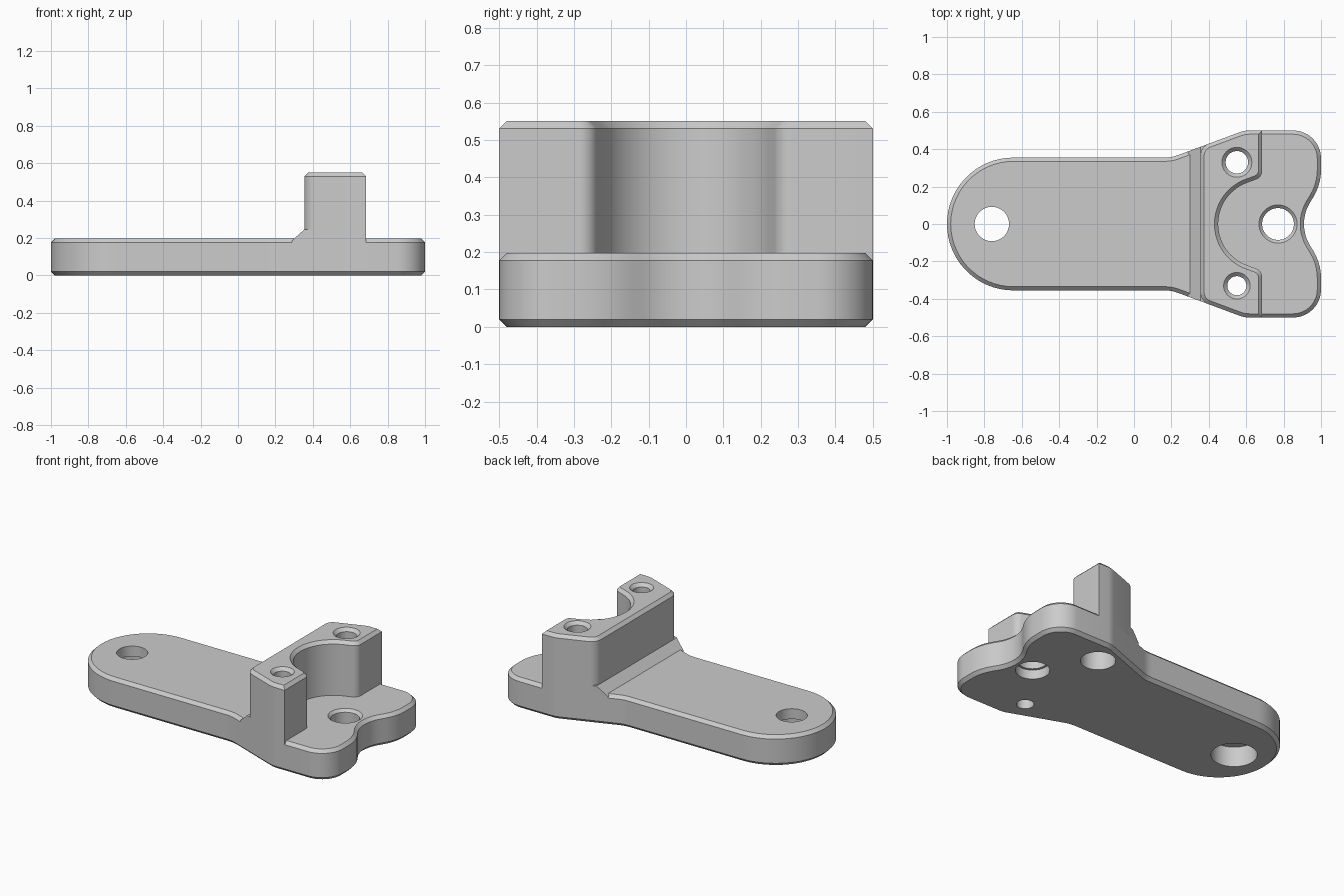
import bpy, bmesh, math
from mathutils import Vector

cube = bpy.data.objects.get("Cube")
if cube:
    bpy.data.objects.remove(cube, do_unlink=True)

CHAMFER = 0.02
PLATE_TOP = 0.197
SLOPE = 0.145 / 0.39            # flare of the plate sides

grey = bpy.data.materials.new("grey_metal")
grey.use_nodes = True
colour = (0.6, 0.6, 0.6, 1)
grey.diffuse_color = colour
grey.node_tree.nodes["Principled BSDF"].inputs["Base Color"].default_value = colour


def side_y(x):
    return 0.355 + SLOPE * (x - 0.2)


def rounded(corners):
    """Outline from (x, y, radius) corners, each filleted by an arc."""
    out = []
    for i, (x, y, r) in enumerate(corners):
        p = Vector((x, y))
        if r == 0:
            out.append(p)
            continue
        a = (Vector(corners[i - 1][:2]) - p).normalized()
        b = (Vector(corners[(i + 1) % len(corners)][:2]) - p).normalized()
        half = a.angle(b) / 2
        turn = math.pi - 2 * half
        centre = p + (a + b).normalized() * (r / math.sin(half))
        start = p + a * (r / math.tan(half)) - centre
        end = p + b * (r / math.tan(half)) - centre
        n = max(4, round(turn / math.radians(6)))
        for k in range(n + 1):
            t = k / n * turn
            out.append(centre + (start * math.sin(turn - t) + end * math.sin(t)) / math.sin(turn))
    return [p for i, p in enumerate(out) if (p - out[i - 1]).length > 0.001]


def mirrored(half):
    """Close a half outline across the x axis."""
    return half + [(x, -y, r) for x, y, r in reversed(half) if y > 0]


def inset(outline, distance):
    """Move a clockwise outline inwards with mitred corners."""
    out = []
    for i, p in enumerate(outline):
        d1 = (p - outline[i - 1]).normalized()
        d2 = (outline[(i + 1) % len(outline)] - p).normalized()
        n1, n2 = Vector((d1.y, -d1.x)), Vector((d2.y, -d2.x))
        out.append(p + (n1 + n2) * (distance / (1 + n1.dot(n2))))
    return out


def loft(name, sections):
    """Closed solid through (outline, height) sections of equal point count."""
    bm = bmesh.new()
    rings = [[bm.verts.new((p[0], p[1], z)) for p in outline] for outline, z in sections]
    for low, high in zip(rings, rings[1:]):
        for i in range(len(low)):
            bm.faces.new((low[i - 1], low[i], high[i], high[i - 1]))
    bm.faces.new(rings[0])
    bm.faces.new(rings[-1])
    return finish(name, bm)


def finish(name, bm):
    bmesh.ops.recalc_face_normals(bm, faces=bm.faces)
    mesh = bpy.data.meshes.new(name)
    bm.to_mesh(mesh)
    bm.free()
    mesh.materials.append(grey)
    obj = bpy.data.objects.new(name, mesh)
    bpy.context.collection.objects.link(obj)
    return obj


def bore(targets, x, y, profile):
    """Cut a turned hole, given as (radius, height) steps, from each target."""
    angles = [math.tau * i / 48 for i in range(48)]
    tool = loft("hole_cutter", [
        ([(x + r * math.cos(a), y + r * math.sin(a)) for a in angles], z) for r, z in profile])
    tool.hide_render = True
    for target in targets:
        mod = target.modifiers.new("hole", 'BOOLEAN')
        mod.operation = 'DIFFERENCE'
        mod.solver = 'EXACT'
        mod.object = tool
        bpy.context.view_layer.objects.active = target
        bpy.ops.object.modifier_apply(modifier=mod.name)
    bpy.data.objects.remove(tool, do_unlink=True)


# Base plate: round tail, flared head with a scalloped end
outline = rounded(mirrored([
    (-1, 0.355, 0.355), (0.2, 0.355, 0.2), (0.59, 0.5, 0.15),
    (1, 0.5, 0.15), (1, 0.21, 0.28), (0.87, 0, 0.22)]))
rim = inset(outline, CHAMFER)
plate = loft("base_plate", [(rim, 0), (outline, CHAMFER),
                            (outline, PLATE_TOP - CHAMFER), (rim, PLATE_TOP)])

# Upright block with a half-round saddle, flush with the plate sides
saddle = [(0.685 + 0.235 * math.cos(math.radians(a)),
           0.235 * math.sin(math.radians(a)), 0) for a in range(110, 180, 5)]
outline = rounded(mirrored(
    [(0.355, side_y(0.355), 0.07), (0.59, 0.5, 0.15), (0.685, 0.5, 0),
     (0.685, 0.25, 0.05)] + saddle + [(0.45, 0, 0)]))
block = loft("upright_block", [(outline, 0.1), (outline, 0.55 - CHAMFER),
                               (inset(outline, CHAMFER), 0.55)])

# Sloped foot at the back of the block
bm = bmesh.new()
ends = [[bm.verts.new((x, s * side_y(x), z)) for x, z in
         ((0.29, 0.1), (0.29, 0.188), (0.355, 0.246), (0.44, 0.246), (0.44, 0.1))]
        for s in (-1, 1)]
for i in range(5):
    bm.faces.new((ends[0][i - 1], ends[0][i], ends[1][i], ends[1][i - 1]))
for end in ends:
    bm.faces.new(end)
foot = finish("sloped_foot", bm)

# Counterbored tail hole and chamfered saddle hole
bore([plate], -0.76, 0, [(0.135, -0.1), (0.135, 0.13), (0.092, 0.13), (0.092, 0.3)])
bore([plate], 0.77, 0, [(0.1, -0.1), (0.1, 0.06), (0.085, 0.06),
                        (0.085, PLATE_TOP - 0.017), (0.102, PLATE_TOP), (0.102, 0.3)])

# Bolt holes through block and plate, countersunk on top
bore([plate, block], 0.55, 0.33, [(0.103, -0.1), (0.103, 0.3), (0.06, 0.3),
                                  (0.06, 0.53), (0.08, 0.55), (0.08, 0.7)])
bore([plate, block], 0.55, -0.33, [(0.051, -0.1), (0.051, 0.53), (0.071, 0.55), (0.071, 0.7)])

# Smooth curves, crisp chamfers
bpy.ops.object.select_all(action='DESELECT')
for part in (plate, block, foot):
    part.select_set(True)
bpy.context.view_layer.objects.active = plate
bpy.ops.object.shade_smooth_by_angle(angle=math.radians(25))
